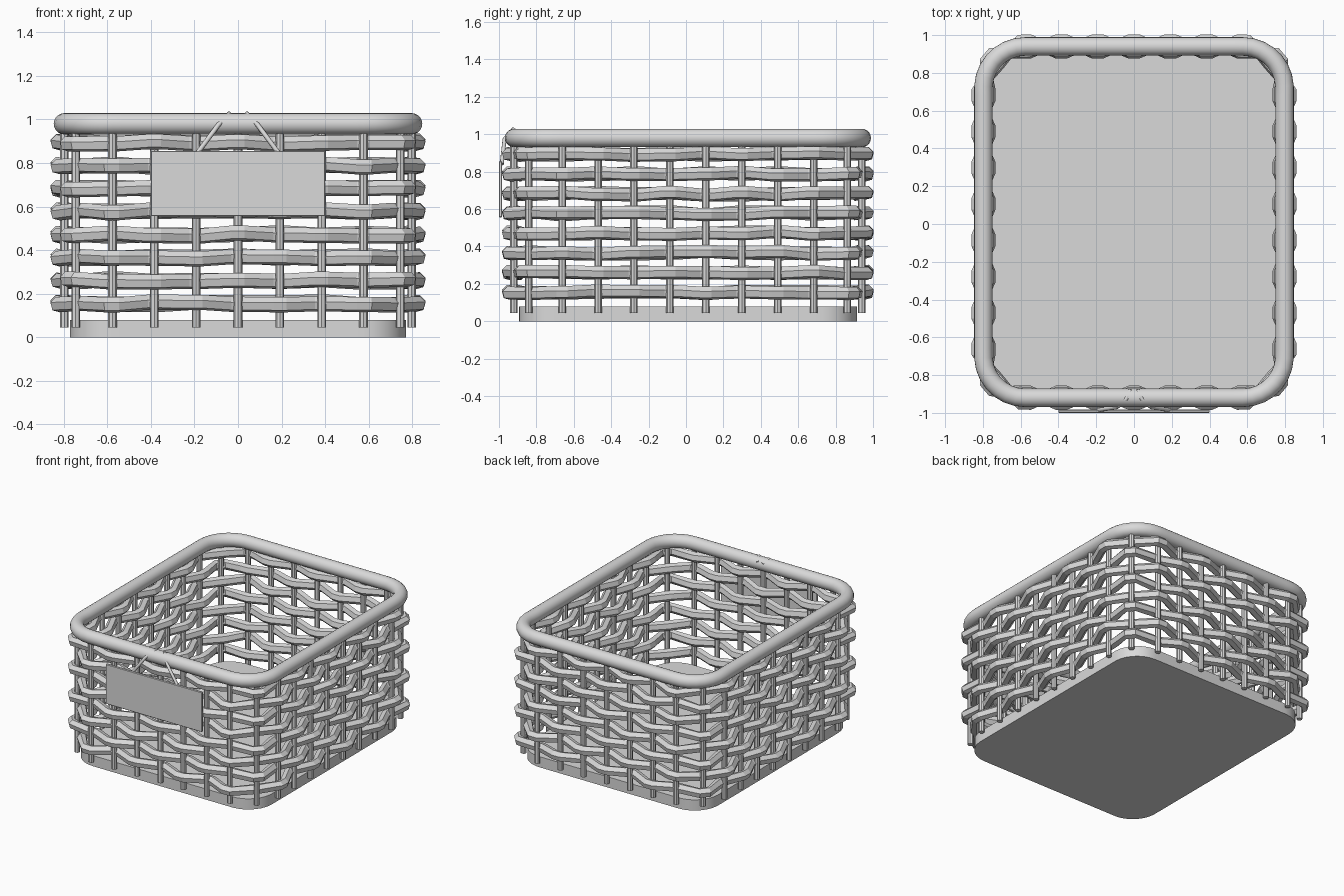
import bpy, bmesh, math, random
from mathutils import Vector

random.seed(4)
if "Cube" in bpy.data.objects:
    bpy.data.objects.remove(bpy.data.objects["Cube"])

grey = bpy.data.materials.new("wicker grey")
grey.use_nodes = True
GREY = (0.7, 0.7, 0.7, 1)
grey.diffuse_color = GREY
grey.node_tree.nodes["Principled BSDF"].inputs["Base Color"].default_value = GREY

HALF_X, HALF_Y, CORNER, MID_Y = 0.797, 0.93, 0.22, 0.01
STRAIGHT_X, STRAIGHT_Y = HALF_X - CORNER, HALF_Y - CORNER
ARC = CORNER * math.pi / 2
PERIMETER = 4 * (STRAIGHT_X + STRAIGHT_Y + ARC)
STAKES = 34
STEP = PERIMETER / STAKES


def outline(s):
    """Point and outward direction at distance s along the rounded rectangle."""
    s = s % PERIMETER
    pos, angle = Vector((0, -HALF_Y, 0)), -math.pi / 2
    sections = [(STRAIGHT_X, 0)]
    for length in (2 * STRAIGHT_Y, 2 * STRAIGHT_X, 2 * STRAIGHT_Y, STRAIGHT_X):
        sections += [(ARC, 1), (length, 0)]
    for length, bend in sections:
        d = min(s, length)
        out = Vector((math.cos(angle), math.sin(angle), 0))
        if bend:
            centre = pos - out * CORNER
            angle += d / CORNER
            out = Vector((math.cos(angle), math.sin(angle), 0))
            pos = centre + out * CORNER
        else:
            pos = pos + Vector((-out.y, out.x, 0)) * d
        s -= d
        if s <= 1e-9:
            break
    return pos + Vector((0, MID_Y, 0)), out


def finish(name, bm, smooth=False):
    bmesh.ops.recalc_face_normals(bm, faces=bm.faces)
    mesh = bpy.data.meshes.new(name)
    bm.to_mesh(mesh)
    bm.free()
    mesh.materials.append(grey)
    obj = bpy.data.objects.new(name, mesh)
    bpy.context.collection.objects.link(obj)
    if smooth:
        bpy.ops.object.select_all(action='DESELECT')
        obj.select_set(True)
        bpy.context.view_layer.objects.active = obj
        bpy.ops.object.shade_smooth_by_angle(angle=math.radians(40))
    return obj


def hoop(name, stations, radius, sides, tilt=0.0, smooth=False):
    """Closed tube through stations of (distance, outward offset, height)."""
    bm = bmesh.new()
    rings = []
    for s, offset, z in stations:
        pos, out = outline(s)
        ring = []
        for k in range(sides):
            a = tilt + math.tau * k / sides
            p = pos + out * (offset + radius * math.cos(a))
            ring.append(bm.verts.new((p.x, p.y, z + radius * math.sin(a))))
        rings.append(ring)
    for i, ring in enumerate(rings):
        after = rings[(i + 1) % len(rings)]
        for k in range(sides):
            n = (k + 1) % sides
            bm.faces.new((ring[k], after[k], after[n], ring[n]))
    return finish(name, bm, smooth)


# Distances that resolve the round corners evenly
fine = [PERIMETER * i / 136 for i in range(136)]

# Rim
hoop("rim", [(s, 0, 0.98) for s in fine], 0.049, 20, smooth=True)

# Base slab
bm = bmesh.new()
floor = []
for s in fine:
    pos, out = outline(s)
    floor.append(bm.verts.new(pos - out * 0.026))
face = bm.faces.new(floor)
top = bmesh.ops.extrude_face_region(bm, geom=[face])["geom"]
bmesh.ops.translate(bm, verts=[v for v in top if isinstance(v, bmesh.types.BMVert)],
                    vec=(0, 0, 0.08))
finish("base", bm, smooth=True)

# Upright stakes
bm = bmesh.new()
for i in range(STAKES):
    pos, out = outline(i * STEP)
    made = bmesh.ops.create_cone(bm, cap_ends=True, segments=8, radius1=0.02,
                                 radius2=0.02, depth=0.92)
    bmesh.ops.translate(bm, verts=made["verts"], vec=pos + Vector((0, 0, 0.505)))
finish("stakes", bm, smooth=True)

# Woven strands, passing the stakes alternately outside and inside
for row in range(8):
    stations = []
    for i in range(STAKES):
        side = 0.029 if (i + row) % 2 else -0.029
        z = 0.155 + 0.1055 * row + random.uniform(-0.007, 0.007)
        for shift in (-0.03, 0.03):
            stations.append((i * STEP + shift, side, z))
    hoop(f"strand_{row + 1}", stations, 0.036, 6, tilt=math.radians(15))

# Hanging tag
bm = bmesh.new()
bmesh.ops.create_cube(bm, size=1)
bmesh.ops.scale(bm, verts=bm.verts, vec=(0.8, 0.017, 0.3))
bmesh.ops.translate(bm, verts=bm.verts, vec=(0, -0.9915, 0.706))
tag = finish("tag", bm)
bevel = tag.modifiers.new("soft edge", 'BEVEL')
bevel.width = 0.004

# Cords tying the tag over the rim
for name, m in (("left_cord", 1), ("right_cord", -1)):
    curve = bpy.data.curves.new(name, 'CURVE')
    curve.dimensions = '3D'
    curve.bevel_depth = 0.011
    curve.bevel_resolution = 2
    curve.use_fill_caps = True
    path = [(0.19, -0.985, 0.84), (0.09, -0.97, 0.975),
            (0.04, -0.925, 1.026), (0.02, -0.88, 1.0)]
    spline = curve.splines.new('POLY')
    spline.points.add(len(path) - 1)
    for point, (x, y, z) in zip(spline.points, path):
        point.co = (m * x, y, z, 1)
    curve.materials.append(grey)
    bpy.context.collection.objects.link(bpy.data.objects.new(name, curve))
